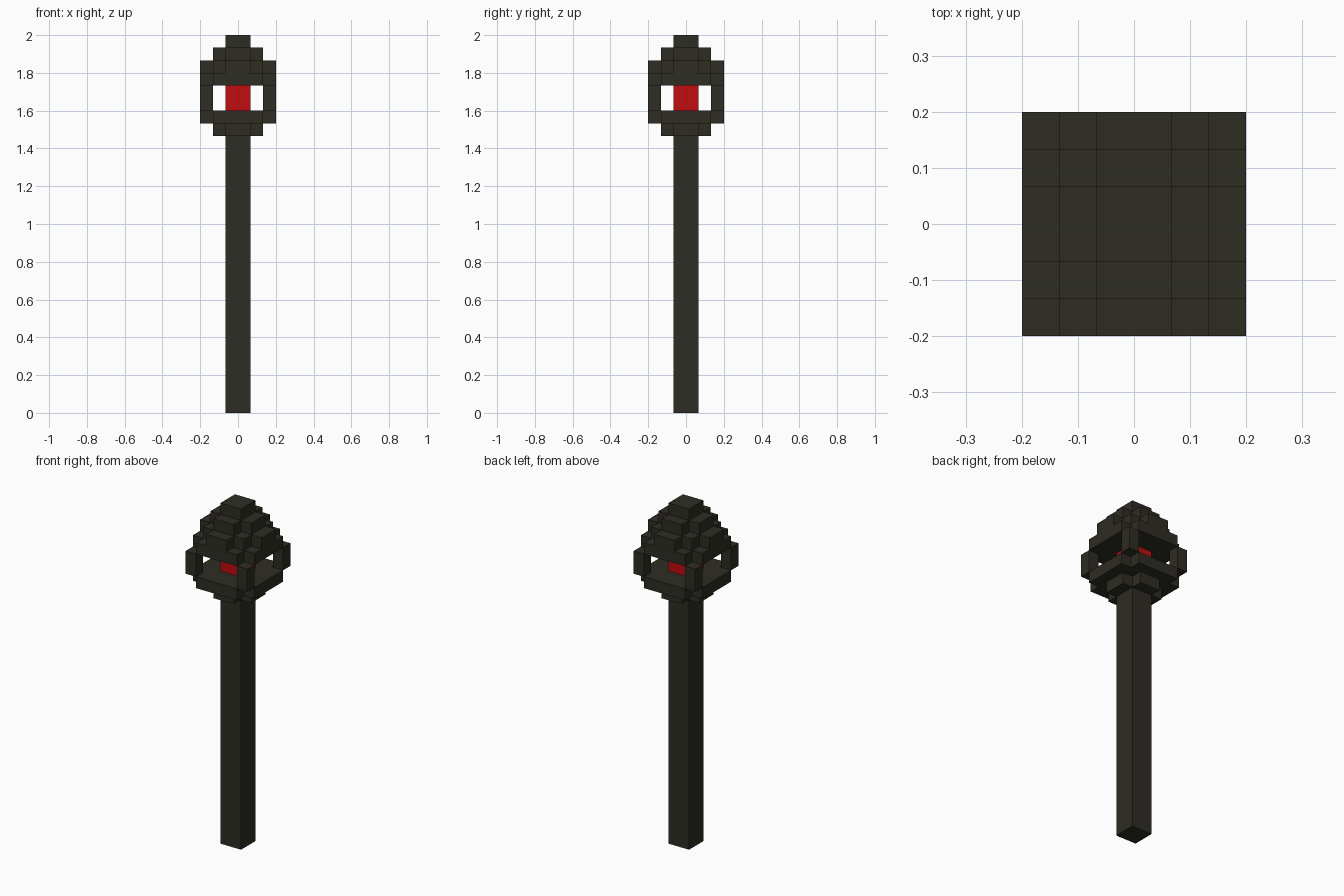
import bpy
import bmesh

U = 1 / 15  # edge length of one block

cube = bpy.data.objects.get("Cube")
if cube:
    bpy.data.objects.remove(cube, do_unlink=True)


def material(name, color):
    m = bpy.data.materials.new(name)
    m.use_nodes = True
    m.diffuse_color = color
    bsdf = next(n for n in m.node_tree.nodes if n.type == "BSDF_PRINCIPLED")
    bsdf.inputs["Base Color"].default_value = color
    return m


dark = material("dark olive", (0.027, 0.026, 0.017, 1))
red = material("red", (0.53, 0.004, 0.005, 1))


def prism(name, corner, z0, z1, mat, center=(0, 0)):
    """Extrude an outline made by turning one corner's steps about the axis."""
    outline = []
    pts = corner
    for _ in range(4):
        outline += pts
        pts = [(-y, x) for x, y in pts]
    bm = bmesh.new()
    verts = [bm.verts.new(((x + center[0]) * U, (y + center[1]) * U, z0 * U))
             for x, y in outline]
    base = bm.faces.new(verts)
    top = bmesh.ops.extrude_face_region(bm, geom=[base], use_keep_orig=True)["geom"]
    bmesh.ops.translate(bm, vec=(0, 0, (z1 - z0) * U),
                        verts=[g for g in top if isinstance(g, bmesh.types.BMVert)])
    bmesh.ops.recalc_face_normals(bm, faces=bm.faces)
    mesh = bpy.data.meshes.new(name)
    bm.to_mesh(mesh)
    bm.free()
    mesh.materials.append(mat)
    obj = bpy.data.objects.new(name, mesh)
    bpy.context.collection.objects.link(obj)
    return obj


def square(r):
    return [(r, r)]


def notched(r):
    return [(r, r - 1), (r - 1, r - 1), (r - 1, r)]


# Shaft and the stepped cup that holds the gem
prism("shaft", square(1), 0, 22, dark)
prism("cup_base", notched(2), 22, 23, dark)
prism("cup_rim", notched(3), 23, 24, dark)

# Gem in the open cage with four corner posts
prism("gem", square(1), 24, 26, red)
for sx, side in ((-1, "right"), (1, "left")):
    for sy, end in ((-1, "front"), (1, "back")):
        prism(f"cage_post_{end}_{side}", square(0.5), 24, 26, dark,
              (2.5 * sx, 2.5 * sy))

# Stepped roof
prism("roof_eaves", notched(3), 26, 27, dark)
prism("roof_middle", [(3, 1), (2, 1), (2, 2), (1, 2), (1, 3)], 27, 28, dark)
prism("roof_upper", notched(2), 28, 29, dark)
prism("roof_cap", square(1), 29, 30, dark)
